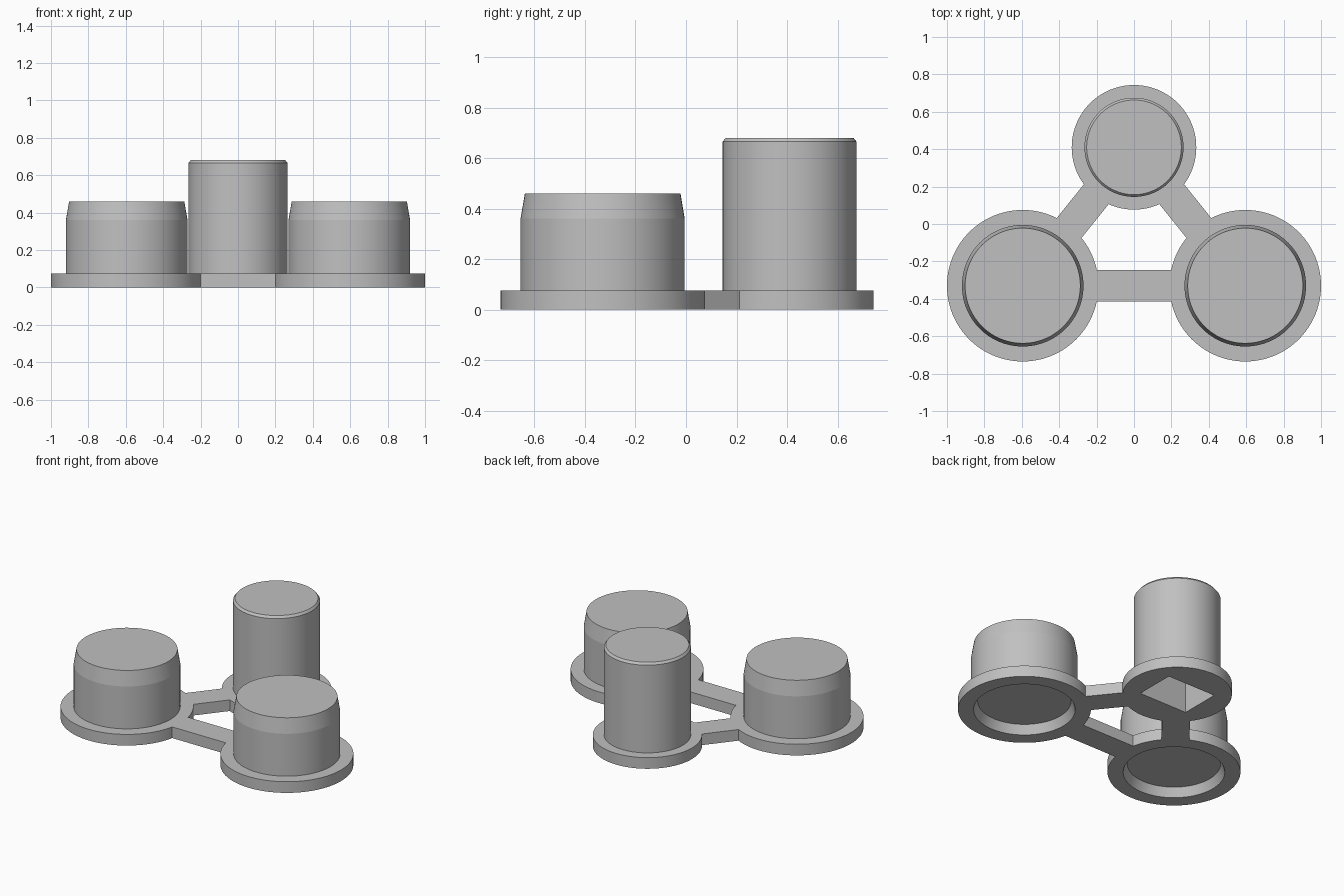
import bpy
import math
from mathutils import Vector

if "Cube" in bpy.data.objects:
    bpy.data.objects.remove(bpy.data.objects["Cube"])

grey = bpy.data.materials.new("matte_grey")
grey.use_nodes = True
colour = (0.53, 0.53, 0.53, 1)
grey.diffuse_color = colour
grey.node_tree.nodes["Principled BSDF"].inputs["Base Color"].default_value = colour

PLATE = 0.075
ARM_WIDTH = 0.17
SIDES = 96
LEFT, RIGHT, BACK = Vector((0.595, -0.33)), Vector((-0.595, -0.33)), Vector((0, 0.41))


def lathe(name, centre, profile):
    """Closed solid of revolution from (radius, height) pairs, bottom to top."""
    verts, faces = [], []
    for r, z in profile:
        for i in range(SIDES):
            a = math.tau * i / SIDES
            verts.append((centre.x + r * math.cos(a), centre.y + r * math.sin(a), z))
    for k in range(len(profile) - 1):
        lo, hi = k * SIDES, (k + 1) * SIDES
        for i in range(SIDES):
            j = (i + 1) % SIDES
            faces.append((lo + i, lo + j, hi + j, hi + i))
    faces.append(tuple(reversed(range(SIDES))))
    faces.append(tuple(range(len(verts) - SIDES, len(verts))))
    mesh = bpy.data.meshes.new(name)
    mesh.from_pydata(verts, [], faces)
    mesh.materials.append(grey)
    obj = bpy.data.objects.new(name, mesh)
    bpy.context.collection.objects.link(obj)
    return obj


def box(name, centre, size, angle=0):
    bpy.ops.mesh.primitive_cube_add(size=1, location=centre, rotation=(0, 0, angle))
    obj = bpy.context.object
    obj.name = name
    obj.scale = size
    bpy.ops.object.transform_apply(location=False, rotation=False, scale=True)
    obj.data.materials.append(grey)
    return obj


def activate(obj):
    bpy.ops.object.select_all(action='DESELECT')
    obj.select_set(True)
    bpy.context.view_layer.objects.active = obj


def combine(target, tool, operation, keep=False):
    activate(target)
    mod = target.modifiers.new("combine", 'BOOLEAN')
    mod.operation, mod.solver, mod.object = operation, 'EXACT', tool
    bpy.ops.object.modifier_apply(modifier=mod.name)
    if not keep:
        bpy.data.objects.remove(tool)


def disc(name, centre, radius):
    return lathe(name, centre, [(radius, 0), (radius, PLATE)])


# Base plate: three round flanges joined by three straight arms
plate = disc("base_plate", BACK, 0.333)
for p in (LEFT, RIGHT):
    combine(plate, disc("flange", p, 0.405), 'UNION')
for p, q in ((LEFT, RIGHT), (LEFT, BACK), (RIGHT, BACK)):
    mid, d = (p + q) / 2, q - p
    arm = box("arm", (mid.x, mid.y, PLATE / 2), (d.length - 0.4, ARM_WIDTH, PLATE),
              math.atan2(d.y, d.x))
    combine(plate, arm, 'UNION')

# Shallow tapered recesses under the wide plugs
for p in (LEFT, RIGHT):
    recess = lathe("recess_cutter", p, [(0.318, -0.02), (0.285, 0.06)])
    combine(plate, recess, 'DIFFERENCE')

# Plugs: two wide ones with tapered tops, one tall with a small chamfer
wide = [(0.325, PLATE), (0.325, 0.36), (0.308, 0.46)]
left_plug = lathe("left_plug", LEFT, wide)
right_plug = lathe("right_plug", RIGHT, wide)
tall_plug = lathe("tall_plug", BACK, [(0.265, PLATE), (0.265, 0.665), (0.253, 0.68)])

# Rectangular socket running up inside the tall plug
socket = box("socket_cutter", (BACK.x, BACK.y, 0.25), (0.36, 0.27, 0.7))
combine(plate, socket, 'DIFFERENCE', keep=True)
combine(tall_plug, socket, 'DIFFERENCE')

for obj in (plate, left_plug, right_plug, tall_plug):
    activate(obj)
    bpy.ops.object.shade_smooth_by_angle(angle=math.radians(9))
